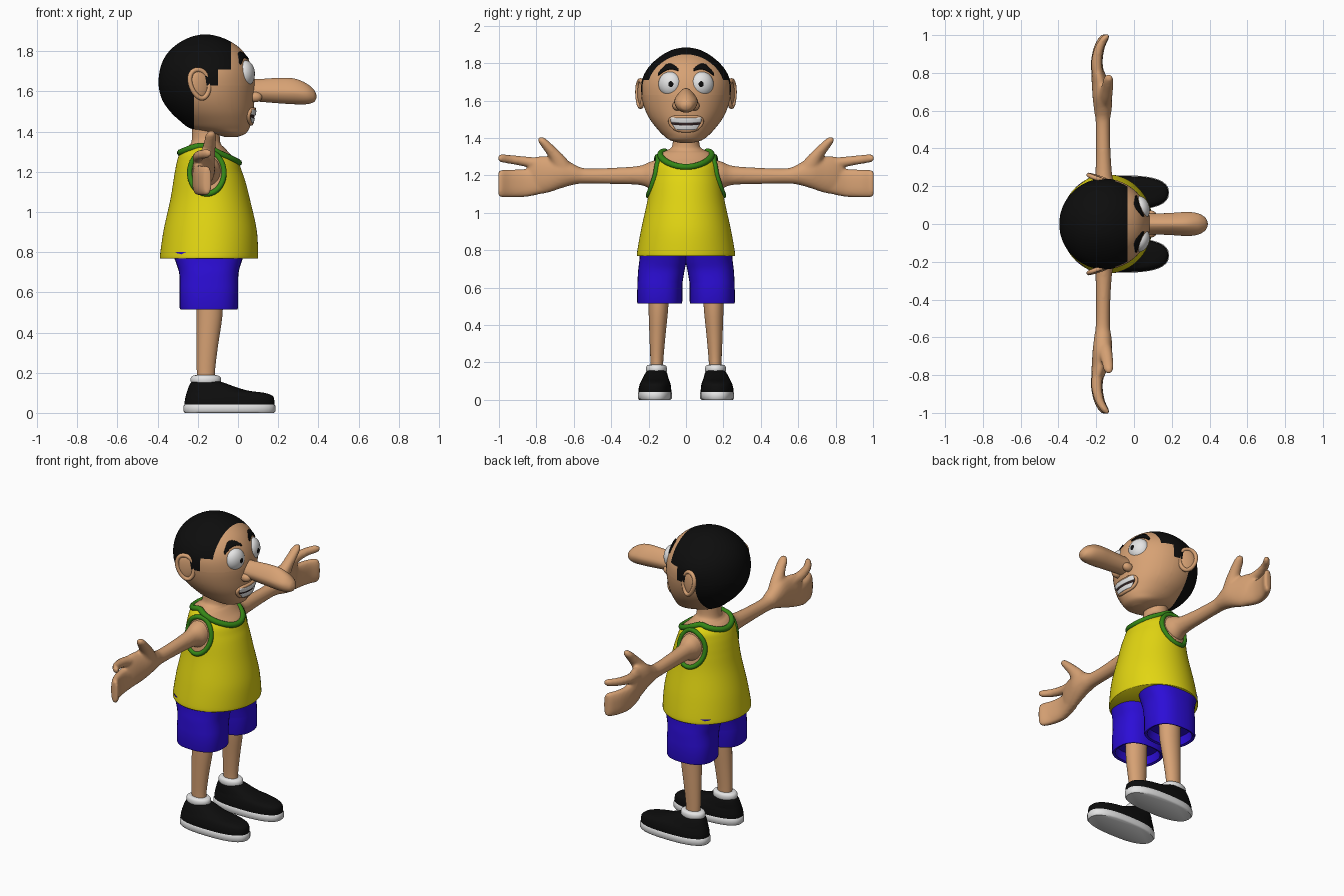
import bpy, bmesh, math
from math import sin, cos, pi, sqrt, atan2
from mathutils import Matrix

if "Cube" in bpy.data.objects:
    bpy.data.objects.remove(bpy.data.objects["Cube"])

def material(name, r, g, b):
    m = bpy.data.materials.new(name)
    m.diffuse_color = (r, g, b, 1)
    m.use_nodes = True
    m.node_tree.nodes["Principled BSDF"].inputs["Base Color"].default_value = m.diffuse_color
    return m

SKIN, BLACK = material("skin", .68, .36, .175), material("black", .004, .004, .004)
WHITE, YELLOW = material("white", .78, .78, .78), material("yellow", .76, .67, .006)
GREEN, BLUE = material("green", .035, .24, .008), material("blue", .025, .004, .68)
DARK = material("mouth dark", .04, .02, .02)

def smooth_rows(rows, k):
    """Catmull-Rom interpolation of (cx, cy, cz, radius a, radius b) rows."""
    out, last = [], len(rows) - 1
    for i in range(last):
        four = zip(rows[max(i - 1, 0)], rows[i], rows[i + 1], rows[min(i + 2, last)])
        four = list(four)
        for t in [j / k for j in range(k)]:
            out.append([.5 * (2 * b + (c - a) * t + (2 * a - 5 * b + 4 * c - d) * t * t
                              + (3 * b - a - 3 * c + d) * t ** 3) for a, b, c, d in four])
    return out + [list(rows[-1])]

def loft(bm, rows, axis="z", n=32, p=2.0):
    """Skin (super)elliptical rings standing across the given axis."""
    rings = []
    for cx, cy, cz, a, b in rows:
        ring = []
        for i in range(n):
            c, s = cos(2 * pi * i / n), sin(2 * pi * i / n)
            u = a * math.copysign(abs(c) ** (2 / p), c)
            v = b * math.copysign(abs(s) ** (2 / p), s)
            off = {"x": (0, u, v), "y": (u, 0, v), "z": (u, v, 0)}[axis]
            ring.append(bm.verts.new((cx + off[0], cy + off[1], cz + off[2])))
        rings.append(ring)
    for r, q in zip(rings, rings[1:]):
        for i in range(n):
            bm.faces.new((r[i], r[(i + 1) % n], q[(i + 1) % n], q[i]))
    bm.faces.new(rings[0])
    bm.faces.new(rings[-1])

def place(name, data, mats, mirror):
    ob = bpy.data.objects.new(name, data)
    bpy.context.collection.objects.link(ob)
    for m in mats:
        data.materials.append(m)
    if mirror:
        mod = ob.modifiers.new("mirror", "MIRROR")
        mod.use_axis, mod.use_mirror_merge = (False, True, False), False
    bpy.ops.object.select_all(action="DESELECT")
    ob.select_set(True)
    bpy.context.view_layer.objects.active = ob
    return ob

def finish(name, bm, mats, mirror=False, angle=50):
    bmesh.ops.recalc_face_normals(bm, faces=bm.faces[:])
    me = bpy.data.meshes.new(name)
    bm.to_mesh(me)
    bm.free()
    ob = place(name, me, mats, mirror)
    bpy.ops.object.shade_smooth_by_angle(angle=math.radians(angle))
    return ob

def part(name, rows, mat, p=2.0, k=4):
    bm = bmesh.new()
    loft(bm, smooth_rows(rows, k), p=p)
    finish(name, bm, [mat], True)

def ring_tube(name, pts, r, mat, mirror=False):
    cu = bpy.data.curves.new(name, "CURVE")
    cu.dimensions, cu.bevel_depth, cu.bevel_resolution = "3D", r, 3
    sp = cu.splines.new("POLY")
    sp.points.add(len(pts) - 1)
    for q, co in zip(sp.points, pts):
        q.co = (*co, 1)
    sp.use_cyclic_u = True
    place(name, cu, [mat], mirror)
    bpy.ops.object.convert(target="MESH")

def ellipsoid(name, loc, radii, turn, mat):
    bm = bmesh.new()
    mtx = Matrix.Translation(loc) @ Matrix.Rotation(turn, 4, "Z") @ Matrix.Diagonal((*radii, 1))
    bmesh.ops.create_uvsphere(bm, u_segments=32, v_segments=20, radius=1, matrix=mtx)
    finish(name, bm, [mat], True)

def section(rows, z):
    """Centre x and both radii of a loft at height z."""
    z = max(rows[0][2], min(rows[-1][2], z))
    r, q = next((r, q) for r, q in zip(rows, rows[1:]) if z <= q[2])
    t = (z - r[2]) / (q[2] - r[2])
    return [r[i] + (q[i] - r[i]) * t for i in (0, 3, 4)]

def spans(table):
    """(z, back x, front x, half width) -> loft rows."""
    return [((b + f) / 2, 0, z, (f - b) / 2, w) for z, b, f, w in table]

# Head, with the hair cut in by straight planes
head = smooth_rows(spans([
    (1.373, -.065, -.005, .03), (1.388, -.12, .035, .085), (1.415, -.235, .056, .122), (1.45, -.285, .066, .155),
    (1.5, -.338, .076, .193), (1.56, -.378, .082, .222), (1.63, -.395, .085, .238), (1.7, -.39, .075, .237),
    (1.76, -.37, .052, .213), (1.81, -.333, .015, .17), (1.85, -.28, -.04, .117), (1.874, -.225, -.1, .065),
    (1.884, -.175, -.15, .012)]), 4)
bm = bmesh.new()
loft(bm, head, n=64)
for co, no in [((x, 0, 0), (1, 0, 0)) for x in (-.035, -.1, -.22)] + [((0, 0, z), (0, 0, 1)) for z in (1.71, 1.63)]:
    bmesh.ops.bisect_plane(bm, geom=bm.verts[:] + bm.edges[:] + bm.faces[:], plane_co=co, plane_no=no)
for f in bm.faces:
    c = f.calc_center_median()
    f.material_index = int(c.x < (-.035 if c.z > 1.71 else -.1 if c.z > 1.63 else -.22) and c.z > 1.4)
finish("head", bm, [SKIN, BLACK], angle=80)

def face_x(y, z):
    cx, a, b = section(head, z)
    return cx + a * sqrt(max(0, 1 - (y / b) ** 2))

def face_plate(name, shape, lift, mat, mirror=False, nu=20, nv=4):
    """Thin sheet lying on the face; shape(u, v) gives y and z."""
    bm = bmesh.new()
    pts = [[shape(i / nu, j / nv) for j in range(nv + 1)] for i in range(nu + 1)]
    g = [[bm.verts.new((face_x(y, z) + lift, y, z)) for y, z in col] for col in pts]
    for i in range(nu):
        for j in range(nv):
            bm.faces.new((g[i][j], g[i + 1][j], g[i + 1][j + 1], g[i][j + 1]))
    finish(name, bm, [mat], mirror).modifiers.new("thickness", "SOLIDIFY").thickness = .006

# Mouth, teeth, lips and brows
def mouth_area(z0, z1):
    def shape(u, v):
        z = z0 + (z1 - z0) * v
        y = .08 * sqrt(min(1, .45 + (z - 1.445) / .07)) * (2 * u - 1)
        return y, z + .8 * y * y
    return shape

face_plate("mouth", mouth_area(1.442, 1.508), .004, DARK)
face_plate("upper_teeth", mouth_area(1.48, 1.506), .009, WHITE)
face_plate("lower_teeth", mouth_area(1.444, 1.468), .008, WHITE)
lip = []
for t in [2 * pi * i / 40 for i in range(40)]:
    y = .084 * math.copysign(abs(cos(t)) ** .6, cos(t)) * (1 + .15 * sin(t))
    z = 1.475 + .036 * sin(t) + .8 * y * y
    lip.append((face_x(y, z) + .003, y, z))
ring_tube("lips", lip, .01, SKIN)
face_plate("brows", lambda u, v: (.04 + .11 * u, 1.765 + .03 * sin(pi * u) - .025 * u
                                  + (v - .5) * (.012 + .018 * sin(pi * u))), .007, BLACK, True)

# Eyes
ellipsoid("eyes", (.037, .086, 1.688), (.045, .063, .066), .3, WHITE)
ellipsoid("pupils", (.075, .084, 1.688), (.009, .021, .023), .2, BLACK)

# Nose, narrower on top, with nostril wings
bm = bmesh.new()
loft(bm, smooth_rows([(.03, 0, 1.607, .06, .055), (.1, 0, 1.605, .056, .056), (.2, 0, 1.604, .06, .063),
                      (.28, 0, 1.6, .064, .064), (.34, 0, 1.588, .056, .052), (.375, 0, 1.578, .036, .033),
                      (.387, 0, 1.575, .018, .016), (.391, 0, 1.575, .003, .003)], 4), "x")
for v in bm.verts:
    v.co.y *= 1 - .35 * max(0, min(1, (v.co.z - 1.6) / .06))
finish("nose", bm, [SKIN])
ellipsoid("nostrils", (.085, .047, 1.572), (.035, .025, .026), 0, SKIN)

# Ears: a thin bowl with a rolled rim, flared outwards at the back
ellipsoid("ears", (-.19, .238, 1.637), (.05, .015, .07), -.35, SKIN)
rim = []
for t in [2 * pi * i / 32 for i in range(32)]:
    dx, dz = .047 * cos(t) * (1 + .15 * sin(t)), .071 * sin(t)
    rim.append((-.19 + dx - .15 * dz, .243 - .35 * dx, 1.637 + dz))
ring_tube("ear_rims", rim, .012, SKIN, True)

# Shirt and neck as one surface; skin shows inside the collar and armholes
torso = smooth_rows(spans([
    (.768, -.385, .095, .257), (.785, -.388, .1, .262), (.91, -.37, .093, .24), (1.06, -.337, .06, .207),
    (1.15, -.322, .037, .193), (1.2, -.314, .02, .185), (1.25, -.304, 0, .175), (1.29, -.29, -.04, .16),
    (1.32, -.262, -.068, .135), (1.335, -.24, -.083, .1), (1.36, -.23, -.09, .073), (1.44, -.228, -.092, .07)]), 6)

def collar_z(t):
    return 1.325 * sin(t) ** 2 + 1.27 * cos(t) ** 2 - .025 * cos(t)

bm = bmesh.new()
loft(bm, torso, n=96)
for f in bm.faces:
    c = f.calc_center_median()
    cx, a, b = section(torso, c.z)
    hole = abs(c.y) > .1 and ((c.x + .155) / .085) ** 2 + ((c.z - 1.195) / .105) ** 2 < 1
    f.material_index = int(hole or c.z > collar_z(atan2(c.y / b, (c.x - cx) / a)))
finish("shirt_and_neck", bm, [YELLOW, SKIN])
collar, armhole = [], []
for t in [2 * pi * i / 48 for i in range(48)]:
    cx, a, b = section(torso, collar_z(t))
    collar.append((cx + a * cos(t), b * sin(t), collar_z(t)))
    x, z = -.155 + .085 * cos(t), 1.195 + .105 * sin(t)
    cx, a, b = section(torso, z)
    armhole.append((x, b * sqrt(max(0, 1 - ((x - cx) / a) ** 2)), z))
ring_tube("collar", collar, .017, GREEN)
ring_tube("armhole_trims", armhole, .014, GREEN, True)

# Arms: arm with palm, joined fingers, index finger and thumb, blended together
bm = bmesh.new()
loft(bm, smooth_rows([(-.155, .13, 1.195, .075, .095), (-.155, .19, 1.2, .064, .074), (-.16, .25, 1.2, .046, .051),
                      (-.163, .4, 1.197, .038, .043), (-.165, .54, 1.197, .038, .041), (-.165, .6, 1.205, .046, .055),
                      (-.167, .67, 1.215, .052, .085), (-.178, .74, 1.205, .045, .098),
                      (-.19, .8, 1.2, .036, .1), (-.195, .84, 1.2, .02, .08)], 4), "y")
loft(bm, smooth_rows([(-.185, .76, 1.175, .036, .07), (-.197, .85, 1.16, .031, .074), (-.185, .93, 1.157, .029, .074),
                      (-.16, .985, 1.156, .027, .073), (-.15, 1.003, 1.156, .016, .064)], 4), "y", p=2.6)
loft(bm, smooth_rows([(-.185, .75, 1.25, .032, .04), (-.198, .85, 1.272, .028, .028), (-.185, .93, 1.284, .025, .024),
                      (-.155, .985, 1.291, .022, .022), (-.143, 1.005, 1.293, .01, .01)], 4), "y")
loft(bm, smooth_rows([(-.16, .65, 1.22, .042, .06), (-.15, .685, 1.29, .036, .046), (-.14, .73, 1.345, .03, .036),
                      (-.135, .763, 1.383, .026, .028), (-.132, .775, 1.404, .012, .014)], 4))
arms = finish("arms", bm, [SKIN], True)
blend = arms.modifiers.new("blend", "REMESH")
blend.mode, blend.voxel_size, blend.use_smooth_shade = "VOXEL", .008, True
arms.modifiers.new("soften", "SMOOTH").iterations = 5

# Shorts with hollow leg openings
part("shorts", [(-.145, .141, .57, .12, .098), (-.145, .141, .52, .128, .106), (-.145, .141, .515, .142, .118),
                (-.145, .141, .525, .146, .121)] + smooth_rows([
                    (-.145, .14, .62, .146, .12), (-.145, .132, .69, .147, .124), (-.146, .124, .74, .16, .126),
                    (-.147, .12, .8, .182, .125)], 5), BLUE, p=2.5, k=1)

# Legs, socks and shoes
part("legs", [(-.155, .156, .13, .045, .034), (-.16, .156, .2, .045, .034), (-.153, .153, .33, .053, .042),
              (-.142, .148, .48, .064, .052), (-.14, .146, .6, .066, .056)], SKIN)
part("socks", [(-.16, .158, .14, .062, .045), (-.16, .158, .152, .074, .055), (-.16, .158, .17, .076, .056),
               (-.16, .158, .183, .068, .05), (-.16, .158, .188, .05, .036)], WHITE)
part("shoe_uppers", [((b + f) / 2, y, z, (f - b) / 2, w) for z, b, f, y, w in (
    (.03, -.266, .18, .166, .087), (.06, -.265, .181, .166, .087), (.085, -.26, .172, .165, .082),
    (.1, -.256, .13, .164, .076), (.11, -.252, .055, .163, .071), (.128, -.246, -.01, .161, .064),
    (.145, -.238, -.055, .159, .057), (.157, -.228, -.09, .158, .048))], BLACK, p=2.5)
part("shoe_soles", [(-.0425, .166, 0, .222, .084), (-.0425, .166, .008, .228, .091),
                    (-.0425, .166, .036, .228, .091), (-.0425, .166, .044, .222, .086)], WHITE, p=2.5, k=1)
